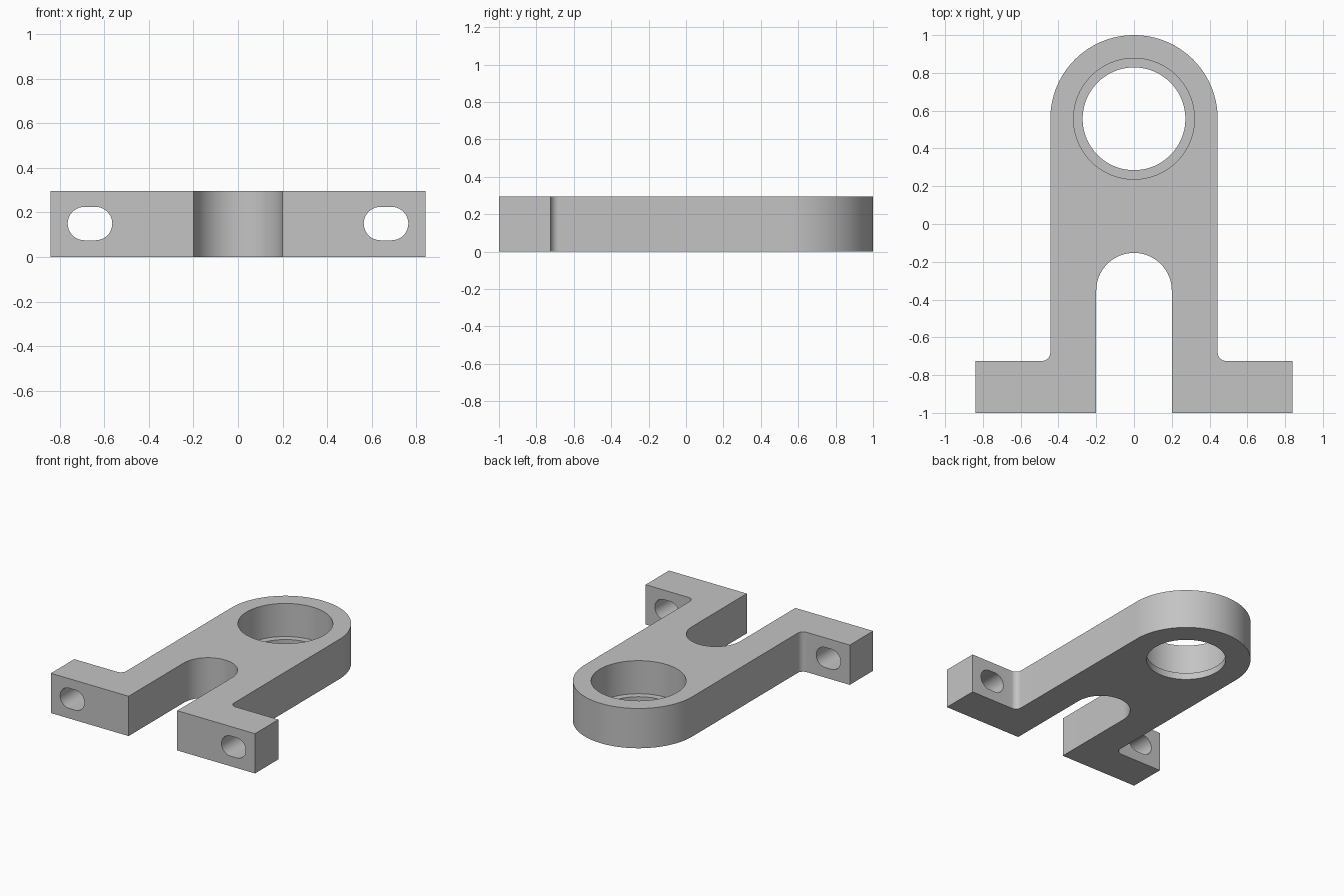
import bpy, bmesh
from math import sin, cos, pi, radians
from mathutils import Matrix, Vector

cube = bpy.data.objects.get("Cube")
if cube:
    bpy.data.objects.remove(cube, do_unlink=True)

HEIGHT = 0.296
FOOT_X, FOOT_Y = 0.84, -0.725
ARM, EYE_Y = 0.443, 0.557
GAP, GAP_Y = 0.2, -0.353
FILLET = 0.045

grey = bpy.data.materials.new("machined_grey")
grey.use_nodes = True
colour = (0.55, 0.55, 0.55, 1)
grey.diffuse_color = colour
grey.node_tree.nodes["Principled BSDF"].inputs["Base Color"].default_value = colour


def arc(cx, cy, r, start, end, n):
    """Points along an arc, angles in degrees."""
    angles = [radians(start + (end - start) * i / n) for i in range(n + 1)]
    return [(cx + r * cos(a), cy + r * sin(a)) for a in angles]


def prism(name, outline, depth, matrix=Matrix()):
    """Extrude a closed outline along its local z."""
    bm = bmesh.new()
    face = bm.faces.new([bm.verts.new((x, y, 0)) for x, y in outline])
    top = bmesh.ops.extrude_face_region(bm, geom=[face])["geom"]
    verts = [v for v in top if isinstance(v, bmesh.types.BMVert)]
    bmesh.ops.translate(bm, verts=verts, vec=Vector((0, 0, depth)))
    bmesh.ops.recalc_face_normals(bm, faces=bm.faces)
    bm.transform(matrix)
    mesh = bpy.data.meshes.new(name)
    bm.to_mesh(mesh)
    bm.free()
    mesh.materials.append(grey)
    obj = bpy.data.objects.new(name, mesh)
    bpy.context.collection.objects.link(obj)
    return obj


# Forked bracket: right half of the outline, then its mirror image
half = arc(0, GAP_Y, GAP, 90, 0, 24)
half += [(GAP, -1), (FOOT_X, -1), (FOOT_X, FOOT_Y)]
half += arc(ARM + FILLET, FOOT_Y + FILLET, FILLET, 270, 180, 10)
half += arc(0, EYE_Y, ARM, 0, 90, 32)
mirrored = [(-x, y) for x, y in reversed(half[1:-1])]
bracket = prism("bracket_body", half + mirrored, HEIGHT)

# Cutters: through bore, counterbore and a slot in each foot
cutters = []
for name, radius, z in (("through_bore", 0.272, -0.1), ("counterbore", 0.32, 0.05)):
    circle = arc(0, EYE_Y, radius, 0, 360, 80)[:-1]
    cutters.append(prism(name, circle, 0.6, Matrix.Translation((0, 0, z))))

SLOT_R, SLOT_HALF = 0.075, 0.025
slot = arc(SLOT_HALF, 0, SLOT_R, -90, 90, 20) + arc(-SLOT_HALF, 0, SLOT_R, 90, 270, 20)
for side, x in (("left", 0.664), ("right", -0.664)):
    place = Matrix.Translation((x, -0.6, 0.15)) @ Matrix.Rotation(pi / 2, 4, "X")
    cutters.append(prism(side + "_foot_slot", slot, 0.6, place))

bpy.ops.object.select_all(action="DESELECT")
bracket.select_set(True)
bpy.context.view_layer.objects.active = bracket
for cutter in cutters:
    mod = bracket.modifiers.new(cutter.name, "BOOLEAN")
    mod.operation = "DIFFERENCE"
    mod.solver = "EXACT"
    mod.object = cutter
    cutter.hide_render = True
    bpy.ops.object.modifier_apply(modifier=mod.name)
    bpy.data.objects.remove(cutter, do_unlink=True)

bpy.ops.object.shade_smooth_by_angle(angle=radians(30))
